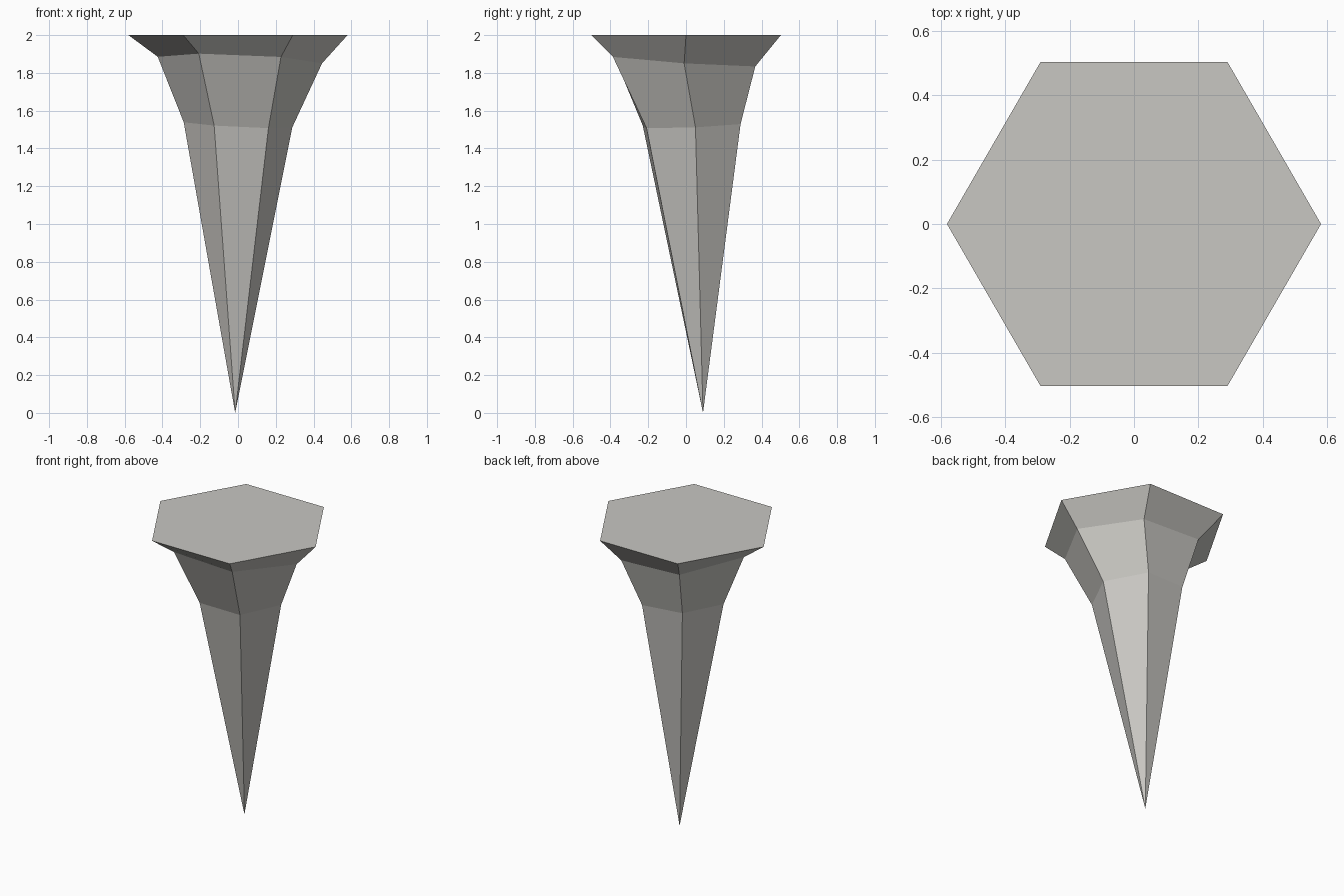
import bpy
import bmesh
from math import cos, sin, radians

SIDES = 6

cube = bpy.data.objects.get("Cube")
if cube:
    bpy.data.objects.remove(cube, do_unlink=True)


def make_material(name, colour):
    mat = bpy.data.materials.new(name)
    mat.use_nodes = True
    mat.diffuse_color = colour
    for node in mat.node_tree.nodes:
        if node.type == 'BSDF_PRINCIPLED':
            node.inputs["Base Color"].default_value = colour
            node.inputs["Roughness"].default_value = 0.9
    return mat


def add_ring(bm, centre, radius, yaw=0.0, slope_x=0.0, slope_y=0.0):
    """Hexagonal ring, twisted by yaw and tilted by the two slopes."""
    ring = []
    for i in range(SIDES):
        angle = radians(360 / SIDES * i + yaw)
        dx, dy = radius * cos(angle), radius * sin(angle)
        height = centre[2] + slope_x * dx + slope_y * dy
        ring.append(bm.verts.new((centre[0] + dx, centre[1] + dy, height)))
    return ring


bm = bmesh.new()

# Flat ceiling face, flared collar and shaft rings
rings = [
    add_ring(bm, (0, 0, 2), 0.58),
    add_ring(bm, (0.01, -0.01, 1.868), 0.435, 0, -0.04, -0.067),
    add_ring(bm, (0, 0.03, 1.525), 0.288, 4, -0.05, 0.04),
]
bm.faces.new(rings[0])
for upper, lower in zip(rings, rings[1:]):
    for i in range(SIDES):
        j = (i + 1) % SIDES
        bm.faces.new((upper[i], lower[i], lower[j], upper[j]))

# Off-centre pointed tip
tip = bm.verts.new((-0.015, 0.09, 0))
for i in range(SIDES):
    bm.faces.new((rings[-1][i], tip, rings[-1][(i + 1) % SIDES]))

bmesh.ops.recalc_face_normals(bm, faces=bm.faces)
mesh = bpy.data.meshes.new("stalactite")
bm.to_mesh(mesh)
bm.free()

mesh.materials.append(make_material("pale_stone", (0.58, 0.57, 0.54, 1)))
stalactite = bpy.data.objects.new("stalactite", mesh)
bpy.context.collection.objects.link(stalactite)
